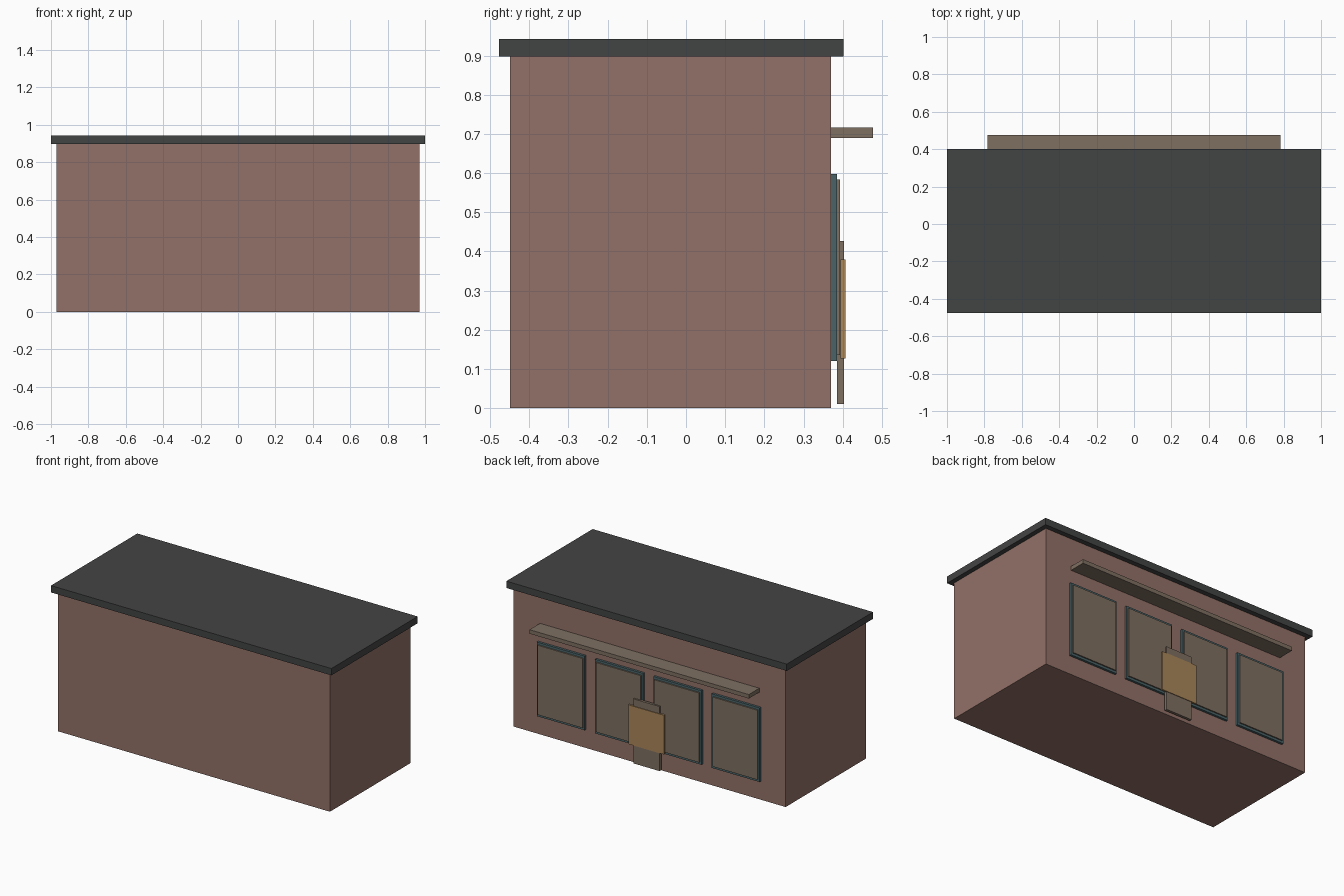
import bpy

if "Cube" in bpy.data.objects:
    bpy.data.objects.remove(bpy.data.objects["Cube"])


def material(name, rgb):
    m = bpy.data.materials.new(name)
    m.diffuse_color = (*rgb, 1)
    m.use_nodes = True
    m.node_tree.nodes["Principled BSDF"].inputs["Base Color"].default_value = m.diffuse_color
    return m


brick = material("brick", (0.29, 0.165, 0.138))
slate = material("slate", (0.055, 0.058, 0.056))
taupe = material("taupe", (0.21, 0.16, 0.12))
teal = material("teal", (0.07, 0.127, 0.14))
tan = material("tan", (0.40, 0.24, 0.10))


def box(name, x, y, z, mat):
    """Box from (min, max) ranges on each axis."""
    ranges = (x, y, z)
    bpy.ops.mesh.primitive_cube_add(size=1, location=[(a + b) / 2 for a, b in ranges])
    ob = bpy.context.object
    ob.name = name
    ob.scale = [b - a for a, b in ranges]
    bpy.ops.object.transform_apply(location=False, rotation=False, scale=True)
    ob.data.materials.append(mat)
    return ob


# Main shell and flat overhanging roof
box("walls", (-0.97, 0.97), (-0.449, 0.37), (0, 0.898), brick)
box("roof", (-1, 1), (-0.477, 0.402), (0.898, 0.942), slate)

# Shelf canopy above the windows
box("canopy", (-0.782, 0.782), (0.365, 0.477), (0.69, 0.716), taupe)

# Row of four windows: backing frame and raised pane
for i in range(4):
    cx = (i - 1.5) * 0.416
    box(f"window_frame_{i + 1}", (cx - 0.171, cx + 0.171), (0.365, 0.385), (0.12, 0.598), teal)
    box(f"window_pane_{i + 1}", (cx - 0.16, cx + 0.16), (0.383, 0.393), (0.135, 0.583), taupe)

# Centre door with a wider panel across it
box("door", (-0.094, 0.094), (0.386, 0.403), (0.01, 0.426), taupe)
box("door_panel", (-0.127, 0.127), (0.395, 0.407), (0.127, 0.38), tan)
